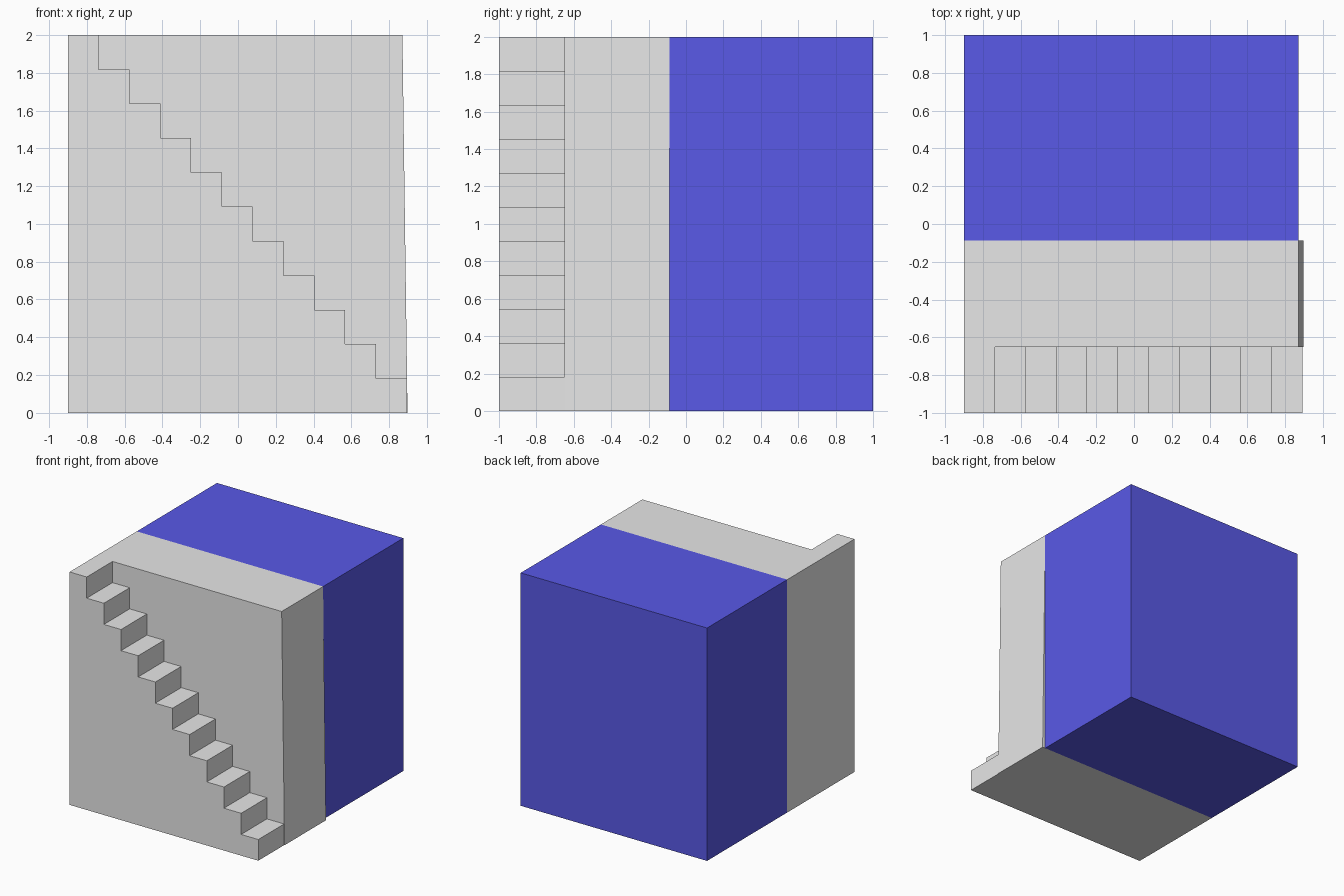
import bpy

if "Cube" in bpy.data.objects:
    bpy.data.objects.remove(bpy.data.objects["Cube"])


def make_material(name, rgb):
    mat = bpy.data.materials.new(name)
    mat.diffuse_color = (*rgb, 1.0)
    mat.use_nodes = True
    mat.node_tree.nodes["Principled BSDF"].inputs["Base Color"].default_value = mat.diffuse_color
    return mat


def extrude_profile(name, profile, y0, y1, mat):
    """Extrude an (x, z) outline, listed anticlockwise from the front, along y."""
    n = len(profile)
    verts = [(x, y, z) for y in (y0, y1) for x, z in profile]
    faces = [tuple(range(n)), tuple(range(2 * n - 1, n - 1, -1))]
    for i in range(n):
        j = (i + 1) % n
        faces.append((i, i + n, j + n, j))
    mesh = bpy.data.meshes.new(name)
    mesh.from_pydata(verts, [], faces)
    mesh.materials.append(mat)
    obj = bpy.data.objects.new(name, mesh)
    bpy.context.collection.objects.link(obj)
    return obj


grey = make_material("stone grey", (0.8, 0.8, 0.8))
blue = make_material("deep blue", (0.1, 0.1, 0.8))

LEFT, HEIGHT = -0.9, 2.0

# Staircase: solid below the treads, climbing to the left
STEPS, RUN = 11, 0.163
RISE = HEIGHT / STEPS
stair_outline = [(LEFT, 0), (LEFT + STEPS * RUN, 0)]
for i in range(STEPS):
    x = LEFT + (STEPS - i) * RUN
    z = (i + 1) * RISE
    stair_outline += [(x, z), (x - RUN, z)]
extrude_profile("staircase", stair_outline, -1.0, -0.65, grey)

# Grey wall block with a slightly leaning right side
extrude_profile("wall_block",
                [(LEFT, 0), (0.897, 0), (0.87, HEIGHT), (LEFT, HEIGHT)],
                -0.65, -0.088, grey)

# Blue block behind
extrude_profile("blue_block",
                [(LEFT, 0), (0.87, 0), (0.87, HEIGHT), (LEFT, HEIGHT)],
                -0.088, 1.0, blue)
